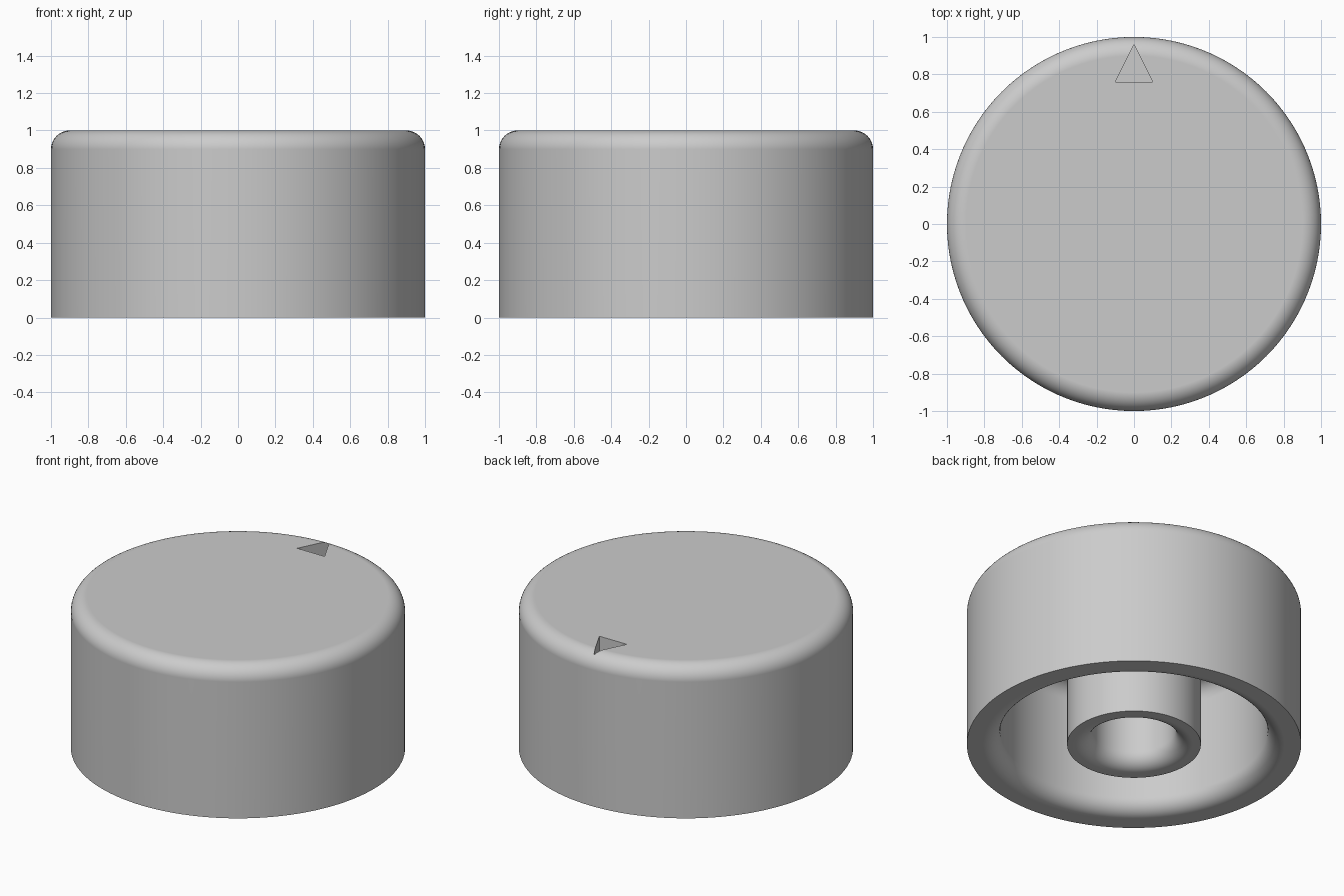
import bpy, bmesh
from math import pi, sin, cos, radians
from mathutils import Vector

if "Cube" in bpy.data.objects:
    bpy.data.objects.remove(bpy.data.objects["Cube"])

SEGMENTS = 120
ARC_STEPS = 10

# Plain grey plastic
grey = bpy.data.materials.new("grey plastic")
grey.use_nodes = True
colour = (0.6, 0.6, 0.6, 1)
grey.diffuse_color = colour
grey.node_tree.nodes["Principled BSDF"].inputs["Base Color"].default_value = colour


def make_object(name, bm):
    bmesh.ops.recalc_face_normals(bm, faces=bm.faces)
    mesh = bpy.data.meshes.new(name)
    bm.to_mesh(mesh)
    bm.free()
    mesh.materials.append(grey)
    obj = bpy.data.objects.new(name, mesh)
    bpy.context.collection.objects.link(obj)
    return obj


def rounded(corners):
    """Turn (radius, height, fillet) corners into profile points."""
    points = []
    for before, here, after in zip(corners, corners[1:], corners[2:]):
        p, fillet = Vector(here[:2]), here[2]
        if not fillet:
            points.append(p)
            continue
        d1 = (Vector(before[:2]) - p).normalized()
        d2 = (Vector(after[:2]) - p).normalized()
        centre = p + (d1 + d2) * fillet
        for i in range(ARC_STEPS + 1):
            t = pi / 2 * i / ARC_STEPS
            points.append(centre - (d2 * cos(t) + d1 * sin(t)) * fillet)
    return points


# Knob body: shaft bore, stem, hollow underside, rim and rounded top
profile = rounded([
    (0, 0.8, 0), (0.25, 0.8, 0.1), (0.25, 0, 0.1), (0.4, 0, 0),
    (0.4, 0.8, 0.1), (0.8, 0.8, 0.1), (0.8, 0, 0.1), (1, 0, 0),
    (1, 1, 0.1), (0, 1, 0)])
bm = bmesh.new()
verts = [bm.verts.new((p.x, 0, p.y)) for p in profile]
edges = [bm.edges.new(pair) for pair in zip(verts, verts[1:])]
bmesh.ops.spin(bm, geom=verts + edges, cent=(0, 0, 0), axis=(0, 0, 1),
               angle=2 * pi, steps=SEGMENTS)
bmesh.ops.remove_doubles(bm, verts=bm.verts, dist=0.0001)
bmesh.ops.holes_fill(bm, edges=[e for e in bm.edges if e.is_boundary], sides=0)
knob = make_object("knob_body", bm)

# Triangular pointer notch sunk into the top
bm = bmesh.new()
base = bm.faces.new([bm.verts.new((x, y, 0.9))
                     for x, y in ((-0.1, 0.76), (0.1, 0.76), (0, 0.96))])
top = bmesh.ops.extrude_face_region(bm, geom=[base])["geom"]
bmesh.ops.translate(bm, vec=(0, 0, 0.3),
                    verts=[g for g in top if isinstance(g, bmesh.types.BMVert)])
cutter = make_object("pointer_notch_cutter", bm)
cutter.hide_render = True

cut = knob.modifiers.new("pointer notch", "BOOLEAN")
cut.operation = "DIFFERENCE"
cut.solver = "EXACT"
cut.object = cutter

bpy.ops.object.select_all(action="DESELECT")
knob.select_set(True)
bpy.context.view_layer.objects.active = knob
bpy.ops.object.modifier_apply(modifier=cut.name)
bpy.data.objects.remove(cutter)

# Smooth curves, crisp edges and a flat top
bpy.ops.object.shade_smooth_by_angle(angle=radians(30))
knob.modifiers.new("weighted normals", "WEIGHTED_NORMAL").keep_sharp = True
